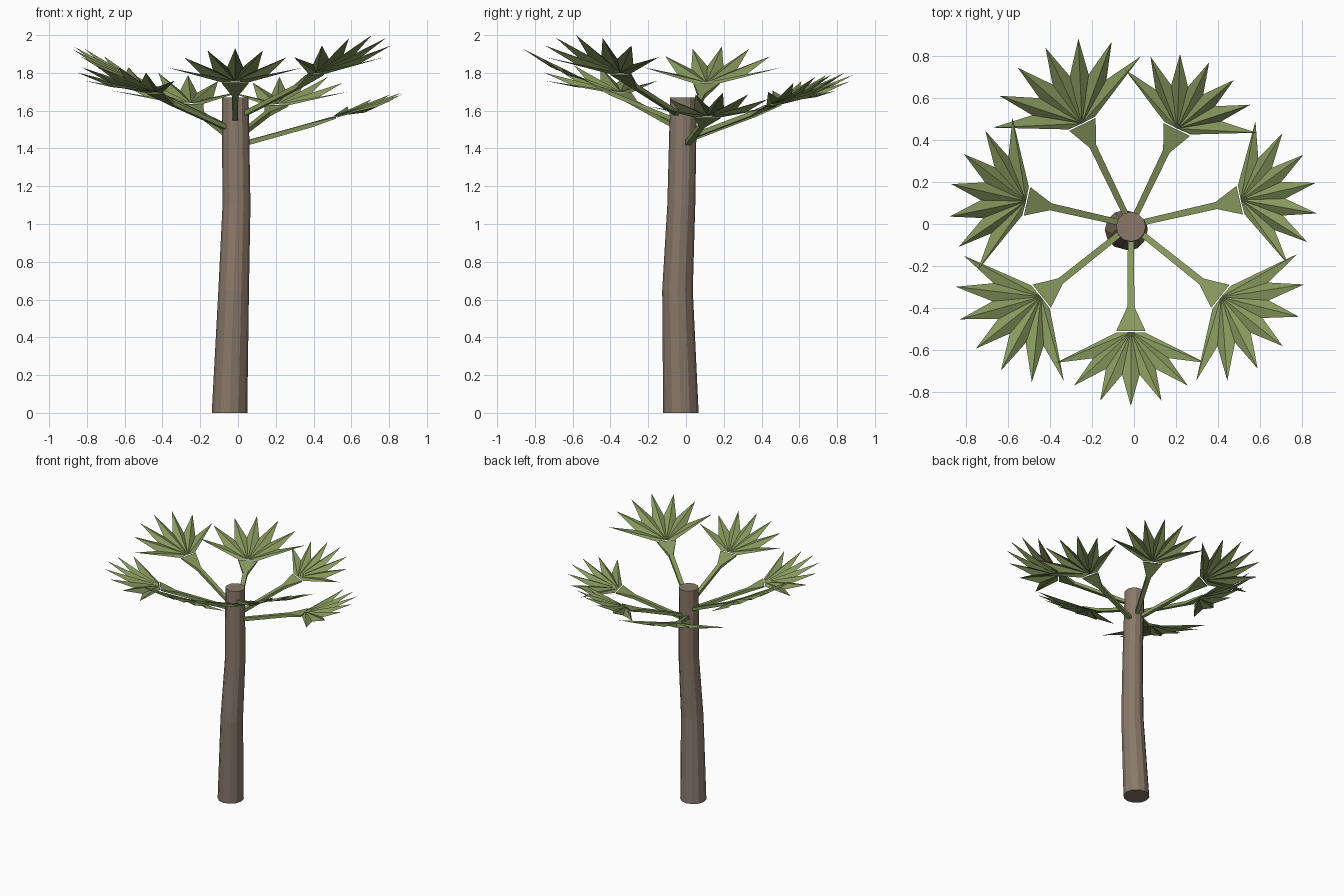
import bpy, bmesh, math
from mathutils import Vector

if "Cube" in bpy.data.objects:
    bpy.data.objects.remove(bpy.data.objects["Cube"])


def material(name, color):
    m = bpy.data.materials.new(name)
    m.diffuse_color = (*color, 1)
    m.use_nodes = True
    m.node_tree.nodes["Principled BSDF"].inputs["Base Color"].default_value = m.diffuse_color
    return m


bark = material("bark", (0.25, 0.19, 0.14))
green = material("leaf_green", (0.24, 0.32, 0.11))


def finish(bm, name, mat, recalc=True):
    if recalc:
        bmesh.ops.recalc_face_normals(bm, faces=bm.faces[:])
    me = bpy.data.meshes.new(name)
    bm.to_mesh(me)
    bm.free()
    me.materials.append(mat)
    ob = bpy.data.objects.new(name, me)
    bpy.context.collection.objects.link(ob)
    return ob


def loft(bm, rings):
    vs = [[bm.verts.new(p) for p in r] for r in rings]
    n = len(vs[0])
    for a, b in zip(vs, vs[1:]):
        for i in range(n):
            j = (i + 1) % n
            bm.faces.new((a[i], a[j], b[j], b[i]))
    bm.faces.new(vs[0][::-1])
    bm.faces.new(vs[-1])


# Trunk: slightly crooked tapering post (x, y, z, radius)
SIDES = 12
bm = bmesh.new()
loft(bm, [[(x + r * math.cos(2 * math.pi * i / SIDES),
            y + r * math.sin(2 * math.pi * i / SIDES), z) for i in range(SIDES)]
          for x, y, z, r in [(-0.045, -0.027, 0, 0.094), (-0.023, -0.045, 0.65, 0.081),
                             (-0.008, -0.025, 1.1, 0.074), (-0.015, -0.013, 1.67, 0.071)]])
finish(bm, "trunk", bark)

# Fronds: (stem start z, hub z, tip z, hub radius, fan reach)
FRONDS = [(1.55, 1.755, 1.93, 0.51, 0.352), (1.58, 1.80, 2.00, 0.55, 0.375),
          (1.43, 1.57, 1.695, 0.537, 0.365), (1.47, 1.635, 1.79, 0.51, 0.35),
          (1.46, 1.64, 1.80, 0.537, 0.40), (1.52, 1.75, 1.94, 0.512, 0.365),
          (1.51, 1.70, 1.84, 0.548, 0.396)]
CENTRE = Vector((-0.015, -0.005, 0))
UP = Vector((0, 0, 1))

for k, (z0, zh, zt, rh, reach) in enumerate(FRONDS):
    a = math.radians(-90 + k * 360 / 7)
    out = Vector((math.cos(a), math.sin(a), 0))
    side = Vector((-math.sin(a), math.cos(a), 0))
    hub = CENTRE + out * rh + UP * zh

    # Stem that flares into the base of the fan
    zk = z0 + 0.68 * (zh - z0)
    bm = bmesh.new()
    loft(bm, [[CENTRE + out * r + UP * (z + sv * h) + side * (su * w)
               for su, sv in ((-1, -1), (1, -1), (1, 1), (-1, 1))]
              for r, z, w, h in [(0.03, z0 - 0.01, 0.014, 0.013),
                                 (rh - 0.12, zk, 0.017, 0.012),
                                 (rh - 0.005, zh - 0.008, 0.07, 0.004)]])
    finish(bm, f"frond_stem_{k + 1}", green)

    # Pleated fan: seven ridged blades with valleys between them
    u = (out * reach + UP * (zt - zh)).normalized()
    n = side.cross(u) * -1
    if n.z < 0:
        n = -n
    length = math.hypot(reach, zt - zh)
    bm = bmesh.new()
    h = bm.verts.new(hub)
    rim = [bm.verts.new(hub - side * 0.07 - n * 0.006)]
    for i in range(13):
        t = math.radians((i - 6) * 10.9)
        d = u * math.cos(t) + side * math.sin(t)
        if i % 2 == 0:
            p = hub + d * length
        else:
            p = hub + d * length * 0.56 - n * 0.022
        rim.append(bm.verts.new(p))
    rim.append(bm.verts.new(hub + side * 0.07 - n * 0.006))
    for p, q in zip(rim, rim[1:]):
        bm.faces.new((h, p, q))
    for f in bm.faces:
        f.normal_update()
        if f.normal.dot(n) < 0:
            f.normal_flip()
    finish(bm, f"frond_fan_{k + 1}", green, False)
